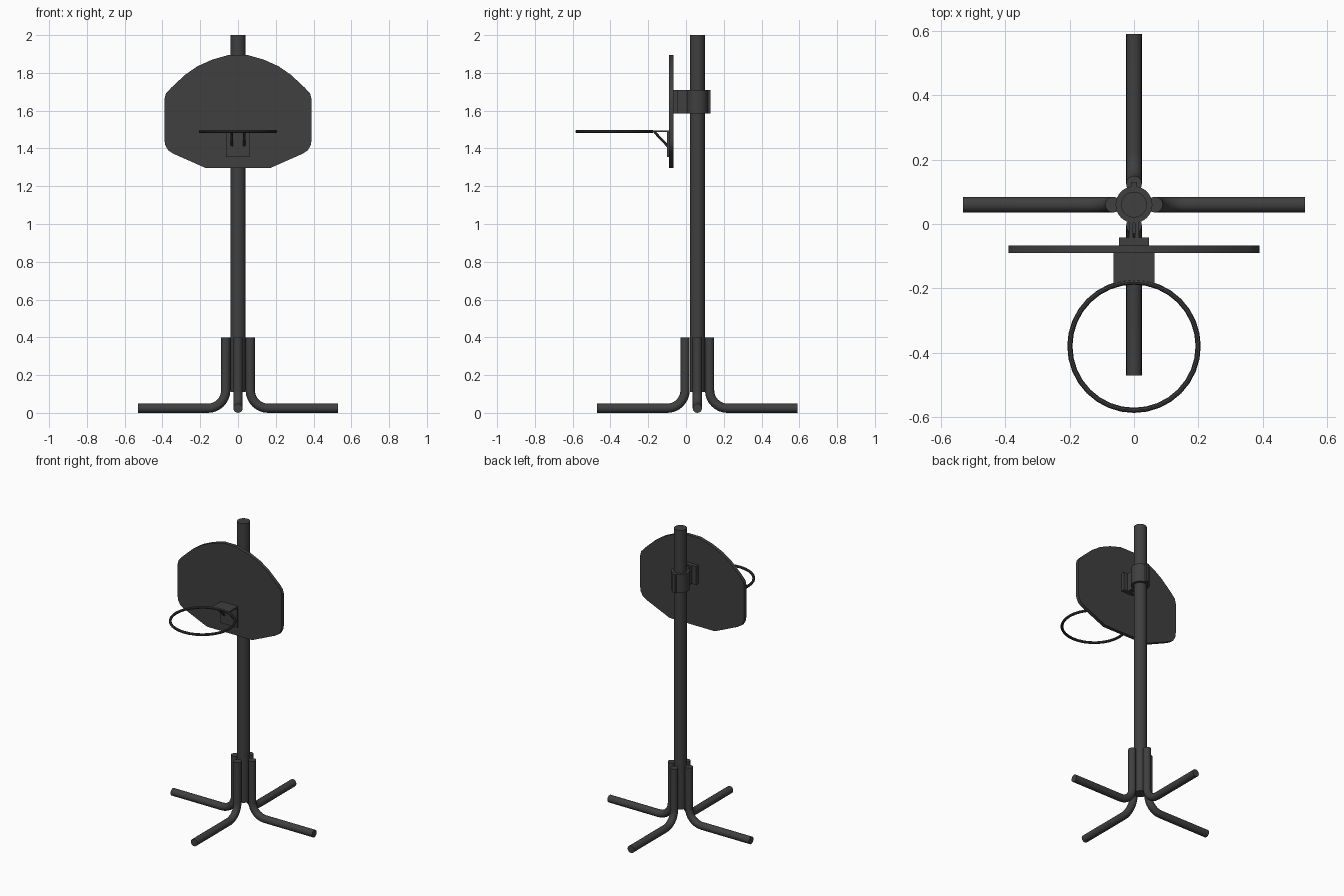
import bpy, bmesh, math
from mathutils import Vector

cube = bpy.data.objects.get("Cube")
if cube:
    bpy.data.objects.remove(cube, do_unlink=True)

dark = bpy.data.materials.new("dark_grey_metal")
dark.use_nodes = True
dark.diffuse_color = (0.05, 0.05, 0.05, 1)
dark.node_tree.nodes["Principled BSDF"].inputs["Base Color"].default_value = (0.05, 0.05, 0.05, 1)

AXIS_Y = 0.06  # pole position


def finish(bm, name, smooth=True):
    bmesh.ops.recalc_face_normals(bm, faces=bm.faces)
    mesh = bpy.data.meshes.new(name)
    bm.to_mesh(mesh)
    bm.free()
    mesh.materials.append(dark)
    obj = bpy.data.objects.new(name, mesh)
    bpy.context.collection.objects.link(obj)
    if smooth:
        bpy.ops.object.select_all(action='DESELECT')
        obj.select_set(True)
        bpy.context.view_layer.objects.active = obj
        bpy.ops.object.shade_smooth_by_angle(angle=math.radians(35))
    return obj


def box(name, low, high):
    low, high = Vector(low), Vector(high)
    bm = bmesh.new()
    bmesh.ops.create_cube(bm, size=1)
    for v in bm.verts:
        v.co = (low + high) / 2 + v.co * (high - low)
    return finish(bm, name, False)


def prism(name, outline, place, start, end):
    """Extrude a 2D outline between two depths; place maps (a, b, depth) to a point."""
    bm = bmesh.new()
    rings = [[bm.verts.new(place(a, b, d)) for a, b in outline] for d in (start, end)]
    n = len(outline)
    for ring in rings:
        bm.faces.new(ring)
    for i in range(n):
        j = (i + 1) % n
        bm.faces.new((rings[0][i], rings[0][j], rings[1][j], rings[1][i]))
    return finish(bm, name)


def circle(radius, sides):
    return [(radius * math.cos(math.tau * i / sides), radius * math.sin(math.tau * i / sides))
            for i in range(sides)]


def tube(name, path, radius, side, sides=16, closed=False):
    """Sweep a circle along a flat path; side is the normal of the path's plane."""
    bm = bmesh.new()
    side = Vector(side).normalized()
    pts = [Vector(p) for p in path]
    n = len(pts)
    rings = []
    for i, p in enumerate(pts):
        before = pts[i - 1] if closed or i else p
        after = pts[(i + 1) % n] if closed or i < n - 1 else p
        across = (after - before).normalized().cross(side)
        rings.append([bm.verts.new(p + side * a + across * b) for a, b in circle(radius, sides)])
    for i in range(n if closed else n - 1):
        r, s = rings[i], rings[(i + 1) % n]
        for k in range(sides):
            m = (k + 1) % sides
            bm.faces.new((r[k], r[m], s[m], s[k]))
    if not closed:
        bm.faces.new(rings[0])
        bm.faces.new(rings[-1])
    return finish(bm, name)


def upright(a, b, d):
    return (a, AXIS_Y + b, d)


# Pole and the clamp round it
prism("pole", circle(0.04, 32), upright, 0.11, 2.0)
prism("clamp_band", circle(0.057, 32), upright, 1.585, 1.71)
box("clamp_back_tab", (-0.01, 0.11, 1.585), (0.01, 0.13, 1.71))

# Bracket joining clamp and backboard
box("bracket_plate", (-0.046, -0.066, 1.585), (0.046, -0.042, 1.71))
for name, x in (("bracket_arm_right", -0.009), ("bracket_arm_left", 0.009)):
    box(name, (x - 0.006, -0.045, 1.585), (x + 0.006, 0.012, 1.71))

# Four bent tube legs
BEND, OFFSET, TUBE = 0.095, 0.065, 0.0245
profile = [(OFFSET, 0.4)]
for i in range(9):
    a = math.pi / 2 * i / 8
    profile.append((OFFSET + BEND * (1 - math.cos(a)), TUBE + BEND * (1 - math.sin(a))))
profile.append((0.53, TUBE))
for name, dx, dy in (("leg_left", 1, 0), ("leg_back", 0, 1), ("leg_right", -1, 0), ("leg_front", 0, -1)):
    path = [(dx * r, AXIS_Y + dy * r, z) for r, z in profile]
    tube(name, path, TUBE, (-dy, dx, 0))

# Backboard: half outline from bottom to top, mirrored
half = [(0.17, 1.296), (0.34, 1.371), (0.37, 1.39), (0.386, 1.42), (0.39, 1.45),
        (0.39, 1.66), (0.382, 1.69), (0.355, 1.72), (0.28, 1.79), (0.215, 1.835),
        (0.137, 1.87), (0.05, 1.895)]
outline = half + [(-x, z) for x, z in reversed(half)]
prism("backboard", outline, lambda a, b, d: (a, d, b), -0.09, -0.066)

# Hoop
RIM_Y, RIM_Z, RIM_R = -0.379, 1.49, 0.199
rim = [(a, RIM_Y + b, RIM_Z) for a, b in circle(RIM_R, 32)]
tube("hoop_ring", rim, 0.0085, (0, 0, 1), 10, True)

# Hoop mount: wall plate, scalloped shelf and two struts
box("hoop_wall_plate", (-0.063, -0.1, 1.355), (0.063, -0.089, 1.495))
shelf = [(-0.063, -0.09), (0.063, -0.09)]
for i in range(7):
    x = 0.063 - 0.021 * i
    shelf.append((x, RIM_Y + math.sqrt(RIM_R ** 2 - x ** 2)))
prism("hoop_shelf", shelf, lambda a, b, d: (a, b, d), 1.486, 1.496)
for name, x in (("strut_right", -0.034), ("strut_left", 0.034)):
    tube(name, [(x, -0.168, 1.488), (x, -0.102, 1.418), (x, -0.1, 1.41)], 0.007, (1, 0, 0), 10)
